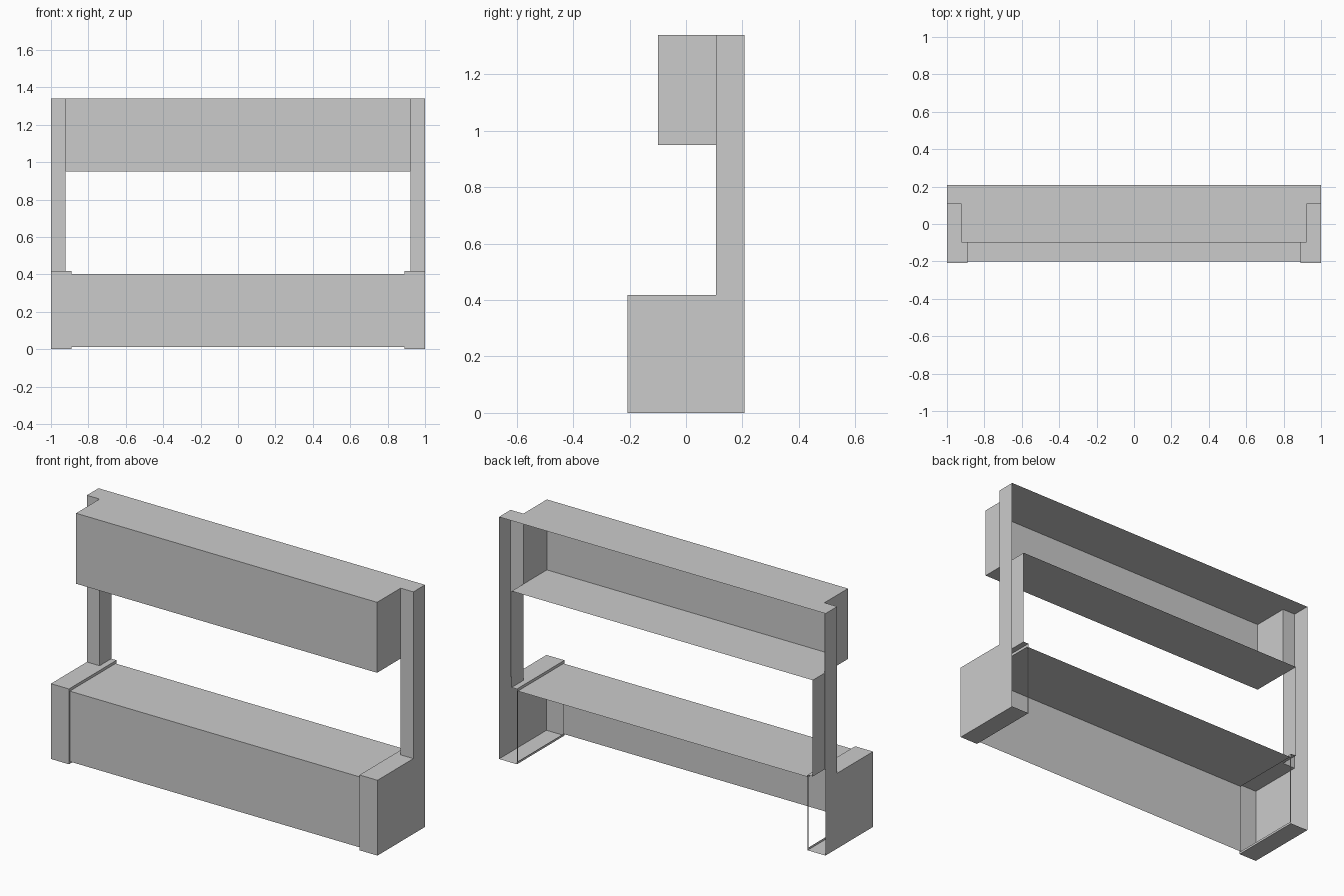
import bpy, bmesh
from mathutils import Vector

if "Cube" in bpy.data.objects:
    bpy.data.objects.remove(bpy.data.objects["Cube"])

# Key dimensions
W, D, H = 1.0, 0.208, 1.34            # half width, half depth, height
POST_X, POST_Y = 0.922, 0.106         # inner side and front of the posts
END_X, END_Z = 0.89, 0.417            # inner side and top of the end boxes
SEAT_Y, SEAT_Z0, SEAT_Z1 = 0.2, 0.012, 0.402
BOX_Y, BOX_Z = -0.1, 0.95             # front and underside of the upper box


def rect(a0, a1, b0, b1):
    return [(a0, b0), (a1, b0), (a1, b1), (a0, b1)]


def build(name, sheets, mirror=False):
    """Each sheet is (axis, position, outline, facing); the shell is open."""
    bm = bmesh.new()
    for axis, pos, outline, facing in sheets:
        pts = []
        for p in outline:
            c = list(p)
            c.insert(axis, pos)
            pts.append(bm.verts.new(c))
        f = bm.faces.new(pts)
        f.normal_update()
        if f.normal[axis] * facing < 0:
            f.normal_flip()
    bmesh.ops.remove_doubles(bm, verts=bm.verts, dist=1e-5)
    me = bpy.data.meshes.new(name)
    bm.to_mesh(me)
    bm.free()
    ob = bpy.data.objects.new(name, me)
    bpy.context.collection.objects.link(ob)
    if mirror:
        m = ob.modifiers.new("mirror", 'MIRROR')
        m.use_mirror_merge = False
    return ob


# Lower trough: top and front panel, open at back and below
build("lower_shelf", [
    (2, SEAT_Z1, rect(-END_X, END_X, -SEAT_Y, SEAT_Y), 1),
    (1, -SEAT_Y, rect(-END_X, END_X, SEAT_Z0, SEAT_Z1), -1),
])

# Upper box: front, underside and top that also caps the posts
build("upper_box", [
    (1, BOX_Y, rect(-POST_X, POST_X, BOX_Z, H), -1),
    (2, BOX_Z, rect(-POST_X, POST_X, BOX_Y, D), -1),
    (2, H, [(-W, D), (-W, POST_Y), (-POST_X, POST_Y), (-POST_X, BOX_Y),
            (POST_X, BOX_Y), (POST_X, POST_Y), (W, POST_Y), (W, D)], 1),
])
build("upper_box_side", [
    (0, POST_X, rect(BOX_Y, POST_Y, BOX_Z, H), 1),
], mirror=True)

# L-shaped outer side, with the front and inner faces of the post
build("side_post", [
    (0, W, [(-D, 0), (D, 0), (D, H), (POST_Y, H),
            (POST_Y, END_Z), (-D, END_Z)], 1),
    (1, POST_Y, rect(POST_X, W, END_Z, H), -1),
    (0, POST_X, rect(POST_Y, D, END_Z, BOX_Z), -1),
], mirror=True)

# End box: front, top, base and the thin rim around the lower shelf
build("end_box", [
    (1, -D, rect(END_X, W, 0, END_Z), -1),
    (2, END_Z, [(END_X, -D), (W, -D), (W, POST_Y), (POST_X, POST_Y),
                (POST_X, D), (END_X, D)], 1),
    (2, 0, rect(END_X, W, -D, D), -1),
    (0, END_X, rect(-D, D, SEAT_Z1, END_Z), -1),
    (0, END_X, rect(-D, D, 0, SEAT_Z0), -1),
    (0, END_X, rect(-D, -SEAT_Y, SEAT_Z0, SEAT_Z1), -1),
    (0, END_X, rect(SEAT_Y, D, SEAT_Z0, SEAT_Z1), -1),
], mirror=True)
